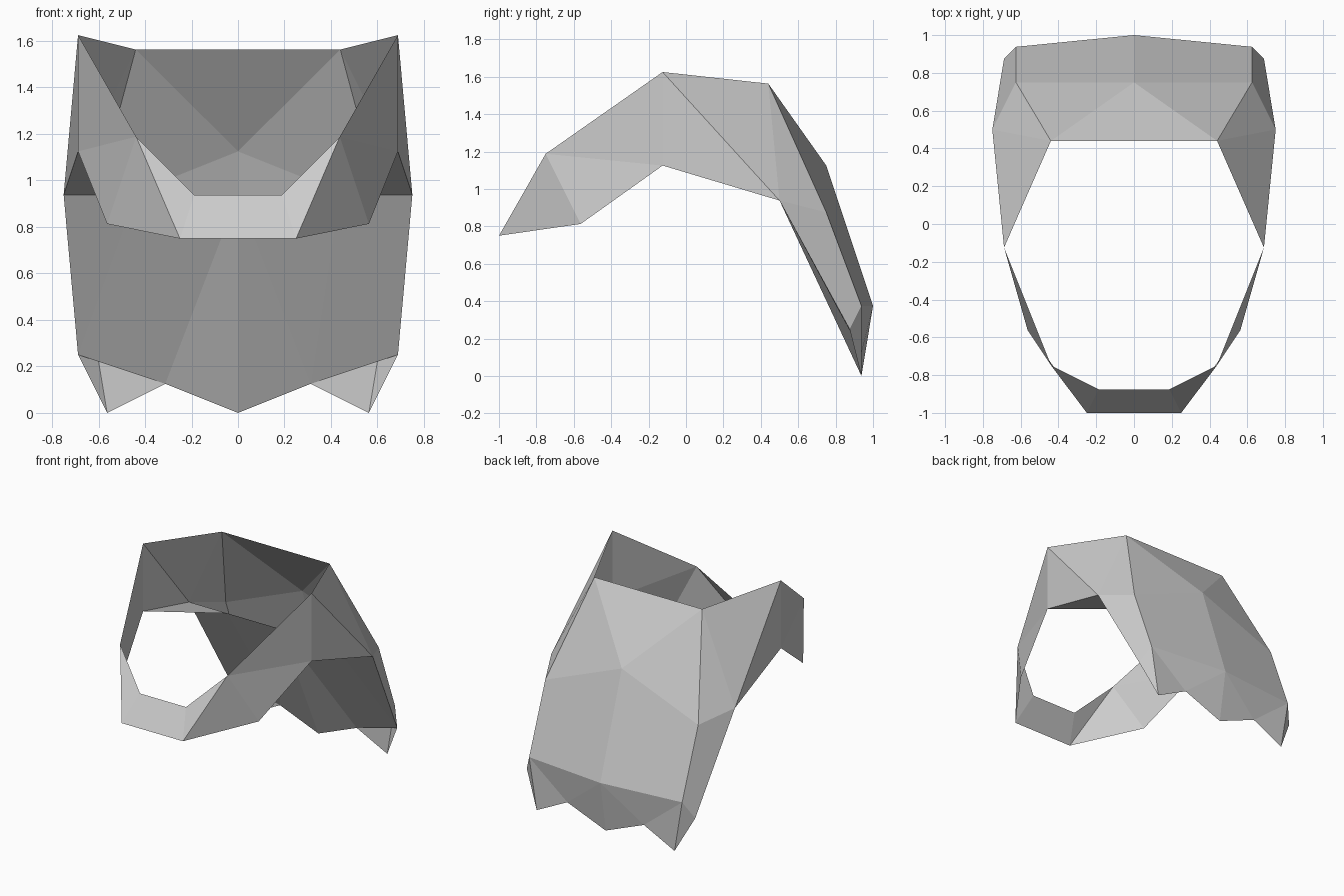
import bpy
import bmesh

cube = bpy.data.objects.get("Cube")
if cube:
    bpy.data.objects.remove(cube, do_unlink=True)

grey = bpy.data.materials.new("plain grey")
grey.use_nodes = True
colour = (0.6, 0.6, 0.6, 1)
grey.diffuse_color = colour
grey.node_tree.nodes["Principled BSDF"].inputs["Base Color"].default_value = colour

# Corner points of the left half; the right half is mirrored
points = {
    # crown and temples
    "crown": (0.44, 0.44, 1.563),
    "horn": (0.688, -0.125, 1.625),
    "temple": (0.688, -0.125, 1.125),
    "ear": (0.75, 0.5, 0.938),
    # cheek and chin
    "brow": (0.438, -0.75, 1.188),
    "cheek": (0.563, -0.563, 0.813),
    "chin_low": (0.25, -1, 0.75),
    "chin_high": (0.188, -0.875, 0.938),
    "chin_low_mid": (0, -1, 0.75),
    "chin_high_mid": (0, -0.875, 0.938),
    # back of the head
    "crown_mid": (0, 0.44, 1.563),
    "back_mid": (0, 0.75, 1.125),
    "back_side": (0.625, 0.75, 0.875),
    "nape_side": (0.625, 0.938, 0.375),
    "nape_mid": (0, 1, 0.375),
    # pointed lower hem
    "hem_side": (0.688, 0.875, 0.25),
    "hem_point": (0.563, 0.938, 0),
    "hem_notch": (0.313, 0.938, 0.125),
    "hem_mid": (0, 0.938, 0),
    # inner ledge
    "ledge": (0.438, 0.5, 0.938),
    "ledge_mid": (0, 0.5, 0.938),
}


def build_part(name, faces):
    """Make a flat-shaded half sheet from named corners and mirror it."""
    bm = bmesh.new()
    made = {}
    for face in faces:
        corners = face.split()
        for corner in corners:
            if corner not in made:
                made[corner] = bm.verts.new(points[corner])
        bm.faces.new([made[corner] for corner in corners])
    mesh = bpy.data.meshes.new(name)
    bm.to_mesh(mesh)
    bm.free()
    mesh.materials.append(grey)
    part = bpy.data.objects.new(name, mesh)
    bpy.context.collection.objects.link(part)
    mirror = part.modifiers.new("Mirror", "MIRROR")
    mirror.use_clip = True
    return part


# Side walls rising to the horns
build_part("side_walls", [
    "horn ear crown",
    "horn temple ear",
    "horn brow temple",
    "crown ear back_side",
    "ear hem_side nape_side back_side",
])

# Cheek guards and the chin band
build_part("cheek_guards", [
    "brow cheek temple",
    "brow chin_low cheek",
    "brow chin_high chin_low",
])
build_part("chin_band", [
    "chin_high chin_high_mid chin_low_mid chin_low",
])

# Back plate below the crown
build_part("back_plate", [
    "crown back_mid crown_mid",
    "crown back_side back_mid",
    "back_side nape_side nape_mid back_mid",
])

# Pointed hem along the nape
build_part("nape_hem", [
    "nape_side hem_side hem_point",
    "nape_side hem_point hem_notch",
    "nape_side hem_notch nape_mid",
    "nape_mid hem_notch hem_mid",
])

# Inner neck panel and the ledges beneath the ears
build_part("neck_panel", [
    "ledge_mid hem_mid hem_notch",
    "ledge_mid hem_notch ledge",
    "ledge hem_notch hem_side",
    "ledge hem_side ear",
])
build_part("ear_ledges", ["temple ledge ear"])
